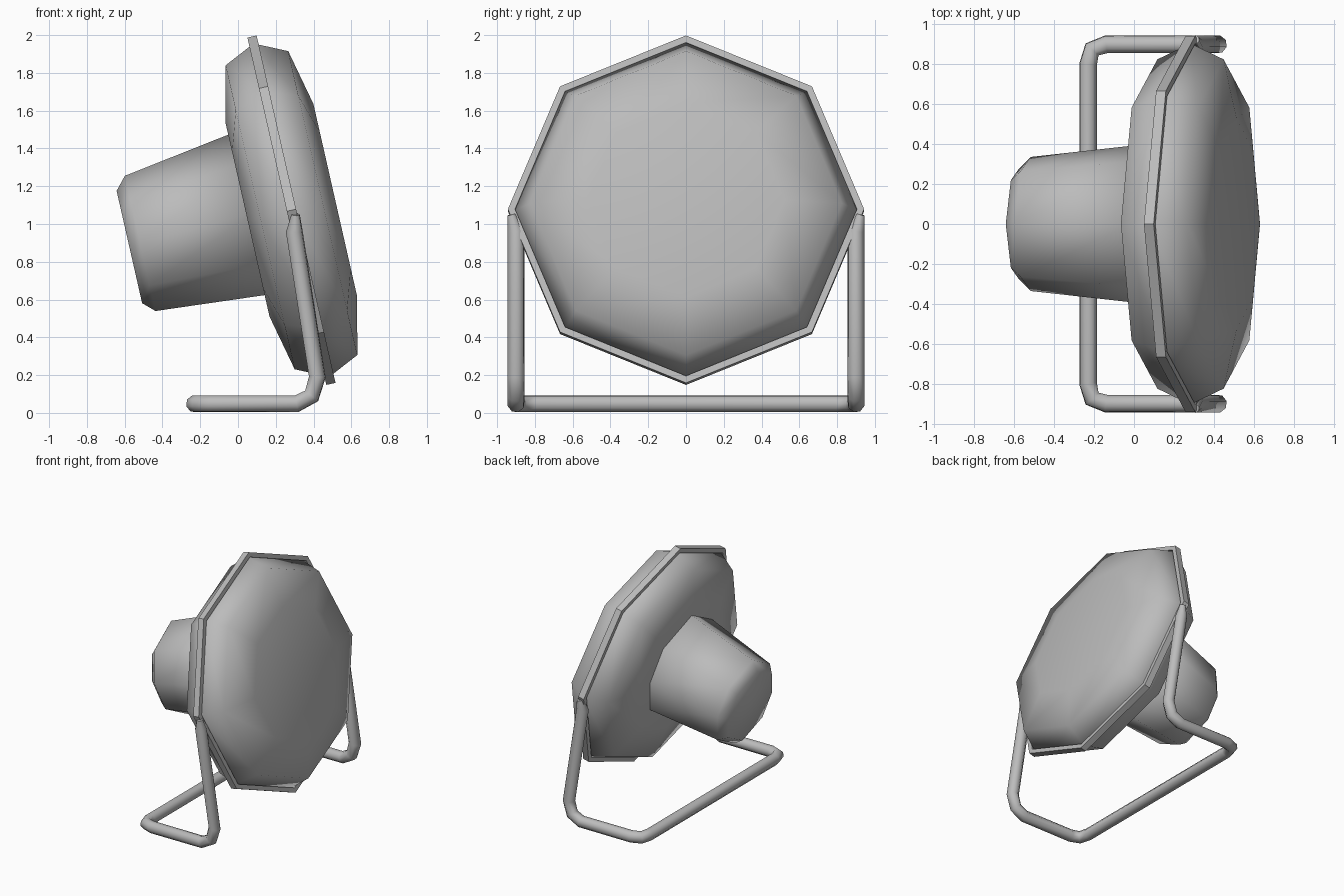
import bpy, bmesh
from math import radians, cos, sin, pi
from mathutils import Matrix

cube = bpy.data.objects.get("Cube")
if cube:
    bpy.data.objects.remove(cube, do_unlink=True)

SIDES = 8
grey = bpy.data.materials.new("plain grey")
grey.use_nodes = True
colour = (0.5, 0.5, 0.5, 1)
grey.diffuse_color = colour
grey.node_tree.nodes["Principled BSDF"].inputs["Base Color"].default_value = colour

# Tilted head frame: local x = up in the disc, y = side, z = out of the lens
tilt = Matrix.Translation((0.283, 0, 1.073)) @ Matrix.Rotation(radians(-12.8), 4, 'Y') @ Matrix.Rotation(pi / 2, 4, 'Y')
tilt = tilt @ Matrix.Rotation(pi, 4, 'Z')


def octagon(r):
    return [(r * cos(2 * pi * i / SIDES), r * sin(2 * pi * i / SIDES)) for i in range(SIDES)]


def loft(name, sections, smooth, closed=False):
    """Skin a list of (outline, height) sections, capped or joined end to end."""
    bm = bmesh.new()
    loops = [[bm.verts.new((x, y, h)) for x, y in outline] for outline, h in sections]
    pairs = list(zip(loops, loops[1:]))
    if closed:
        pairs.append((loops[-1], loops[0]))
    else:
        bm.faces.new(loops[0])
        bm.faces.new(loops[-1])
    for a, b in pairs:
        for i in range(SIDES):
            j = (i + 1) % SIDES
            bm.faces.new((a[i], a[j], b[j], b[i]))
    bmesh.ops.recalc_face_normals(bm, faces=bm.faces)
    for f in bm.faces:
        f.smooth = smooth
    mesh = bpy.data.meshes.new(name)
    bm.to_mesh(mesh)
    bm.free()
    mesh.materials.append(grey)
    ob = bpy.data.objects.new(name, mesh)
    ob.matrix_world = tilt
    bpy.context.collection.objects.link(ob)
    return ob


# Lens-shaped head, the same front and back
half = [(0.905, 0), (0.825, 0.17), (0.523, 0.238)]
profile = [(r, -h) for r, h in reversed(half)] + half[1:]
loft("head_shell", [(octagon(r), h) for r, h in profile], True)

# Flat band around the head
t = 0.025
loft("head_rim", [(octagon(r), h) for r, h in
                  [(0.943, -t), (0.943, t), (0.905, t), (0.905, -t)]], False, closed=True)


# Tapered housing behind the head, slightly narrower than tall
def housing(r, lift):
    quarter = [(1, 0), (0.62, 0.72), (0, 0.915), (-0.62, 0.72)]
    outline = quarter + [(-x, -y) for x, y in quarter]
    return [(x * r + lift, y * r) for x, y in outline]


loft("rear_housing", [(housing(r, lift), h) for r, lift, h in
                      [(0.44, 0.03, -0.2), (0.367, 0.006, -0.82), (0.305, 0, -0.88)]], True)

# Bent tube stand: one side is listed, the other is mirrored
side = [(0.305, 0.925, 1.05, 0.5), (0.298, 0.9, 0.96, 1), (0.42, 0.9, 0.19, 1),
        (0.39, 0.9, 0.09, 1), (0.31, 0.9, 0.048, 1), (-0.14, 0.9, 0.048, 1),
        (-0.21, 0.875, 0.048, 1), (-0.23, 0.8, 0.048, 1)]
path = side + [(x, -y, z, s) for x, y, z, s in reversed(side)]
curve = bpy.data.curves.new("stand", 'CURVE')
curve.dimensions = '3D'
curve.bevel_depth = 0.046
curve.bevel_resolution = 2
curve.use_fill_caps = True
spline = curve.splines.new('POLY')
spline.points.add(len(path) - 1)
for p, (x, y, z, s) in zip(spline.points, path):
    p.co = (x, y, z, 1)
    p.radius = s
spline.use_smooth = True
curve.materials.append(grey)
stand = bpy.data.objects.new("stand", curve)
bpy.context.collection.objects.link(stand)
bpy.ops.object.select_all(action='DESELECT')
stand.select_set(True)
bpy.context.view_layer.objects.active = stand
bpy.ops.object.convert(target='MESH')
bpy.ops.object.shade_smooth_by_angle(angle=radians(60))
